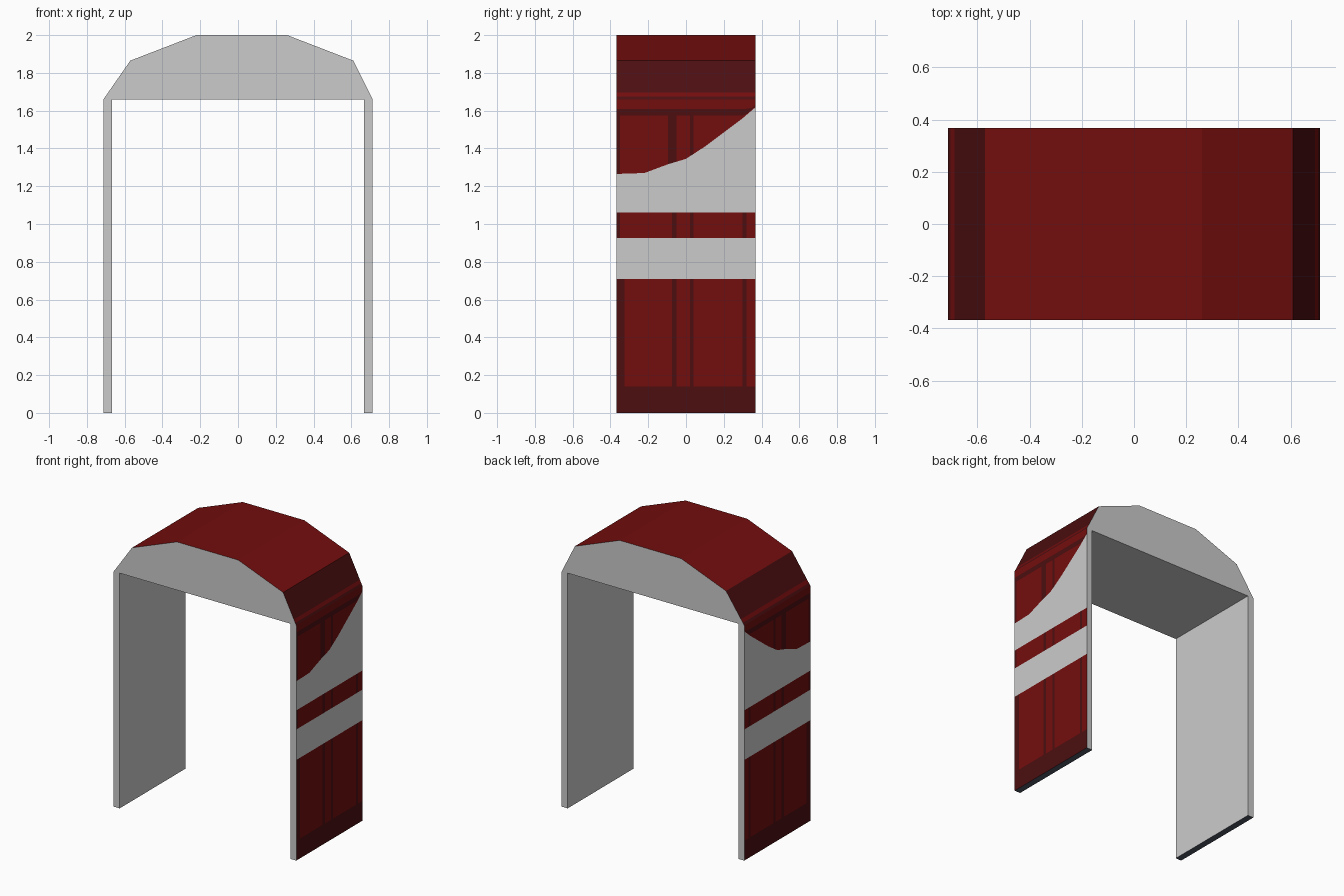
import bpy
import bmesh
from mathutils import Vector

if "Cube" in bpy.data.objects:
    bpy.data.objects.remove(bpy.data.objects["Cube"])


def material(name, rgb):
    m = bpy.data.materials.new(name)
    m.diffuse_color = (*rgb, 1)
    m.use_nodes = True
    m.node_tree.nodes["Principled BSDF"].inputs["Base Color"].default_value = m.diffuse_color
    return m


MATS = [material("pale_grey", (0.597, 0.597, 0.597)),
        material("red", (0.171, 0.004, 0.004)),
        material("dark_red", (0.072, 0.0045, 0.0052)),
        material("slate", (0.076, 0.089, 0.127))]
GREY, RED, DARK, SLATE = range(4)
HALF_Y = 0.368
WALL_TOP = 1.66


def finish(bm, name):
    me = bpy.data.meshes.new(name)
    bm.to_mesh(me)
    bm.free()
    for m in MATS:
        me.materials.append(m)
    ob = bpy.data.objects.new(name, me)
    bpy.context.collection.objects.link(ob)
    return ob


# sweeping upper edge of the pale stripe
SWEEP = [(-0.37, 1.265), (-0.22, 1.27), (-0.1, 1.315), (0, 1.345), (0.1, 1.41),
         (0.2, 1.485), (0.3, 1.56), (0.37, 1.62)]


def sweep(y):
    for (a, za), (b, zb) in zip(SWEEP, SWEEP[1:]):
        if y <= b:
            return za + (zb - za) * (y - a) / (b - a)
    return SWEEP[-1][1]


def rows(y):
    c = sweep(y)
    return [0, 0.14, 0.71, 0.925, 1.06, c, max(1.575, c + 0.005),
            max(1.61, c + 0.012), WALL_TOP]


Y_CUTS = [-HALF_Y, -0.35, -0.325, -0.22, -0.095, -0.075, -0.05, -0.025, 0, 0.02,
          0.04, 0.1, 0.2, 0.3, 0.32, 0.35, HALF_Y]


def panel_colour(row, y):
    """Painted panel layout: dark base, seams and pale stripes."""
    if row == 0:
        return DARK
    if row in (2, 4):
        return GREY
    if row == 6:
        return DARK
    if row == 7:
        return RED
    seam = (-0.075 < y < -0.05) or (0.02 < y < 0.04) or y < -0.35
    if row == 1:
        seam = seam or y < -0.325
    if row in (1, 3):
        seam = seam or 0.3 < y < 0.32
    if row == 5:
        seam = seam or -0.095 < y < -0.05
    return DARK if seam else RED


def wall(name, side):
    bm = bmesh.new()
    cols = [[bm.verts.new((side * 0.7125, y, z)) for z in rows(y)] for y in Y_CUTS]
    outer = {}
    for i in range(len(cols) - 1):
        ym = (Y_CUTS[i] + Y_CUTS[i + 1]) / 2
        for j in range(len(cols[0]) - 1):
            f = bm.faces.new((cols[i][j], cols[i + 1][j], cols[i + 1][j + 1], cols[i][j + 1]))
            outer[f] = panel_colour(j, ym)
    # thickness inward
    res = bmesh.ops.extrude_face_region(bm, geom=list(outer), use_keep_orig=True)
    for v in res["geom"]:
        if isinstance(v, bmesh.types.BMVert):
            v.co.x = side * 0.666
    bmesh.ops.recalc_face_normals(bm, faces=bm.faces[:])
    for f in bm.faces:
        f.normal_update()
        if f.normal.x * side > 0.5:
            f.material_index = panel_colour(
                sum(f.calc_center_median().z > z for z in rows(f.calc_center_median().y)) - 1,
                f.calc_center_median().y)
        else:
            f.material_index = SLATE if f.normal.z < -0.5 else GREY
    finish(bm, name)


wall("left_wall", -1)
wall("right_wall", 1)

# solid faceted roof
PROFILE = [(-0.7125, WALL_TOP), (0.7125, WALL_TOP), (0.61, 1.865), (0.26, 2.0),
           (-0.22, 2.0), (-0.57, 1.865)]
bm = bmesh.new()
front = bm.faces.new([bm.verts.new((x, -HALF_Y, z)) for x, z in PROFILE])
res = bmesh.ops.extrude_face_region(bm, geom=[front], use_keep_orig=True)
for v in res["geom"]:
    if isinstance(v, bmesh.types.BMVert):
        v.co.y = HALF_Y
bmesh.ops.recalc_face_normals(bm, faces=bm.faces[:])
# thin red line along the dark eaves
for z in (1.675, 1.697):
    bmesh.ops.bisect_plane(bm, geom=bm.verts[:] + bm.edges[:] + bm.faces[:],
                           plane_co=Vector((0, 0, z)), plane_no=Vector((0, 0, 1)))
for f in bm.faces:
    f.normal_update()
    n, z = f.normal, f.calc_center_median().z
    if abs(n.y) > 0.5 or n.z < -0.5:
        f.material_index = GREY
    elif z > 1.87 or 1.675 < z < 1.697:
        f.material_index = RED
    else:
        f.material_index = DARK
finish(bm, "roof")
